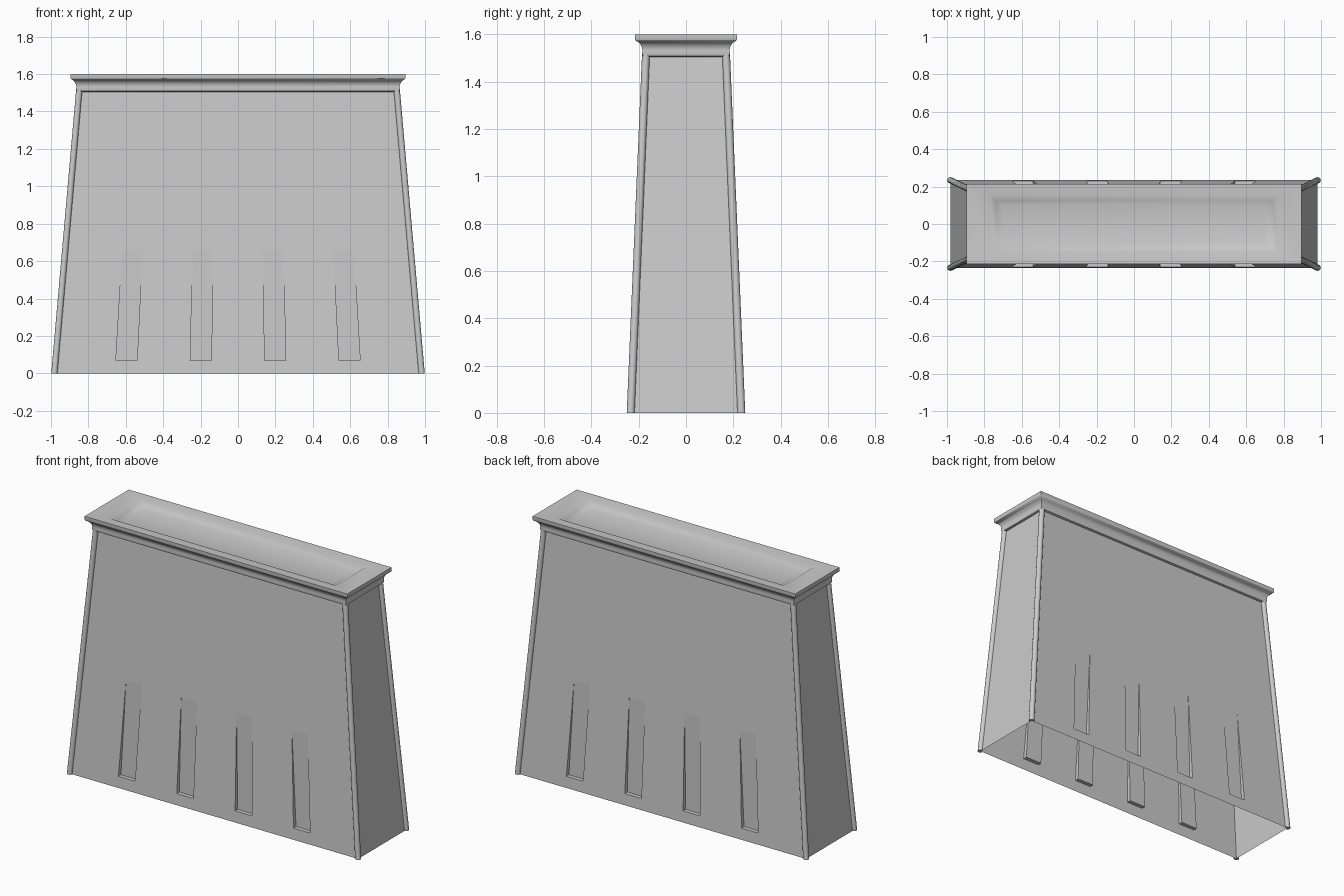
import bpy, bmesh, math

if "Cube" in bpy.data.objects:
    bpy.data.objects.remove(bpy.data.objects["Cube"])

H = 1.505                       # wall height below the cornice
X0, X1 = 0.982, 0.85            # half width at the base / top
Y0, Y1 = 0.234, 0.17            # half depth at the base / top
Z_LOW, Z_HIGH = 0.07, 0.66      # slot sill / where the slot fades out


def half_x(z):
    return X0 + (X1 - X0) * z / H


def half_y(z):
    return Y0 + (Y1 - Y0) * z / H


def finish(name, bm, angle=None):
    bmesh.ops.remove_doubles(bm, verts=bm.verts, dist=1e-5)
    bmesh.ops.recalc_face_normals(bm, faces=bm.faces)
    mesh = bpy.data.meshes.new(name)
    bm.to_mesh(mesh)
    bm.free()
    ob = bpy.data.objects.new(name, mesh)
    bpy.context.collection.objects.link(ob)
    if angle:
        bpy.ops.object.select_all(action='DESELECT')
        bpy.context.view_layer.objects.active = ob
        ob.select_set(True)
        bpy.ops.object.shade_smooth_by_angle(angle=math.radians(angle))
    return ob


def face(bm, *points):
    bm.faces.new([bm.verts.new(p) for p in points])


# battered walls, open below, four upright slots front and back
bm = bmesh.new()
stops = [-X0]
for c in (-0.6, -0.2, 0.2, 0.6):
    stops += [c - 0.057, c + 0.057]
stops.append(X0)
rows = [0, Z_LOW, Z_HIGH, H]
y_back = half_y(Z_HIGH)
for s in (-1, 1):
    def pt(x, z, y=None):
        return (x * half_x(z) / X0, s * (half_y(z) if y is None else y), z)
    for i, (a, b) in enumerate(zip(stops, stops[1:])):
        for j, (lo, hi) in enumerate(zip(rows, rows[1:])):
            if i % 2 and j == 1:
                face(bm, pt(a, lo, y_back), pt(b, lo, y_back), pt(b, hi), pt(a, hi))
                face(bm, pt(a, lo), pt(b, lo), pt(b, lo, y_back), pt(a, lo, y_back))
                for x in (a, b):
                    face(bm, pt(x, lo), pt(x, lo, y_back), pt(x, hi))
            else:
                face(bm, pt(a, lo), pt(b, lo), pt(b, hi), pt(a, hi))
    for lo, hi in zip(rows, rows[1:]):
        face(bm, (s * half_x(lo), -half_y(lo), lo), (s * half_x(lo), half_y(lo), lo),
             (s * half_x(hi), half_y(hi), hi), (s * half_x(hi), -half_y(hi), hi))
finish("battered_walls", bm)

# round mouldings running up the four corners
R, N = 0.0165, 12
for sx in (-1, 1):
    for sy in (-1, 1):
        bm = bmesh.new()
        rings = []
        for z in (0, H + 0.015):
            ring = []
            for k in range(N + 1):
                t = math.radians(-90 + 270 * k / N)
                ring.append(bm.verts.new((sx * (half_x(z) + R * math.cos(t)),
                                          sy * (half_y(z) + R * math.sin(t)), z)))
            rings.append(ring)
        for k in range(N):
            bm.faces.new((rings[0][k], rings[0][k + 1], rings[1][k + 1], rings[1][k]))
        bm.faces.new(rings[0] + [bm.verts.new((sx * X0, sy * Y0, 0))])
        finish("corner_moulding", bm, 40)

# cornice: horizontal roll, hollow flare, lip, then a shallow dished top
profile = [(0, 1.505), (0.012, 1.509), (0.016, 1.52), (0.014, 1.532), (0.016, 1.545),
           (0.022, 1.557), (0.032, 1.567), (0.043, 1.574), (0.045, 1.578), (0.045, 1.6)]
sections = [(X1 + o, Y1 + o, z) for o, z in profile]
sections += [(0.77, 0.15, 1.595), (0.74, 0.125, 1.578), (0.70, 0.10, 1.57)]
bm = bmesh.new()
rings = [[bm.verts.new((i * x, j * y, z)) for i, j in ((-1, -1), (1, -1), (1, 1), (-1, 1))]
         for x, y, z in sections]
for r, q in zip(rings, rings[1:]):
    for k in range(4):
        bm.faces.new((r[k], r[(k + 1) % 4], q[(k + 1) % 4], q[k]))
bm.faces.new(rings[-1])
finish("cornice", bm, 50)
